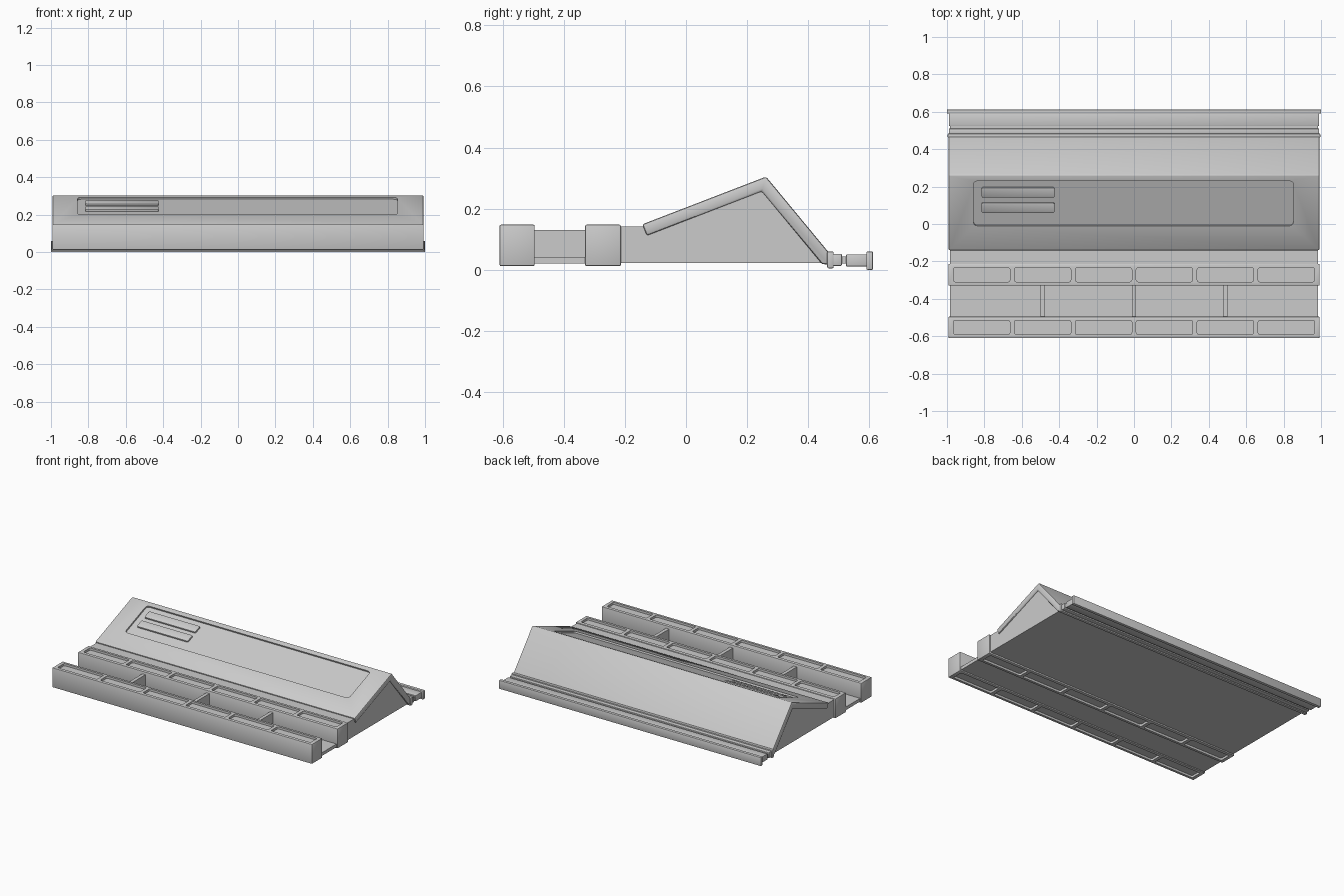
import bpy, bmesh, math
from mathutils import Matrix, Vector

if "Cube" in bpy.data.objects:
    bpy.data.objects.remove(bpy.data.objects["Cube"])

GREY = bpy.data.materials.new("plain grey")
GREY.diffuse_color = (0.6, 0.6, 0.6, 1)
GREY.use_nodes = True
GREY.node_tree.nodes["Principled BSDF"].inputs["Base Color"].default_value = GREY.diffuse_color


def finish(name, bm):
    """Turn a bmesh into a grey object."""
    bmesh.ops.recalc_face_normals(bm, faces=bm.faces)
    mesh = bpy.data.meshes.new(name)
    bm.to_mesh(mesh)
    bm.free()
    mesh.materials.append(GREY)
    ob = bpy.data.objects.new(name, mesh)
    bpy.context.collection.objects.link(ob)
    return ob


def apply_modifier(ob, mod):
    bpy.ops.object.select_all(action='DESELECT')
    ob.select_set(True)
    bpy.context.view_layer.objects.active = ob
    bpy.ops.object.modifier_apply(modifier=mod.name)


def soften(ob, width):
    mod = ob.modifiers.new("soft edges", 'BEVEL')
    mod.width, mod.segments, mod.limit_method = width, 2, 'ANGLE'
    mod.angle_limit = math.radians(25)
    apply_modifier(ob, mod)
    bpy.ops.object.shade_smooth_by_angle(angle=math.radians(35))


def extrude_profile(name, points, half, bevel=0):
    """Extrude a (y, z) outline along x from -half to half."""
    bm = bmesh.new()
    face = bm.faces.new([bm.verts.new((-half, y, z)) for y, z in points])
    ext = bmesh.ops.extrude_face_region(bm, geom=[face])
    verts = [v for v in ext['geom'] if isinstance(v, bmesh.types.BMVert)]
    bmesh.ops.translate(bm, verts=verts, vec=(2 * half, 0, 0))
    ob = finish(name, bm)
    if bevel:
        soften(ob, bevel)
    return ob


def box(name, y0, y1, z0, z1, half, x=0, bevel=0):
    ob = extrude_profile(name, [(y0, z0), (y1, z0), (y1, z1), (y0, z1)], half, bevel)
    ob.location.x = x
    return ob


def rounded_plates(name, plates, depth, radius, matrix=Matrix()):
    """Round-cornered slabs, each (x, y, z, width, height), centred in a local frame."""
    bm = bmesh.new()
    for x, y, z, w, h in plates:
        ring = []
        for i, (sx, sy) in enumerate([(1, 1), (-1, 1), (-1, -1), (1, -1)]):
            for k in range(4):
                a = math.pi / 2 * (i + k / 3)
                ring.append(bm.verts.new((x + sx * (w / 2 - radius) + radius * math.cos(a),
                                          y + sy * (h / 2 - radius) + radius * math.sin(a),
                                          z - depth / 2)))
        ext = bmesh.ops.extrude_face_region(bm, geom=[bm.faces.new(ring)])
        verts = [v for v in ext['geom'] if isinstance(v, bmesh.types.BMVert)]
        bmesh.ops.translate(bm, verts=verts, vec=(0, 0, depth))
    bmesh.ops.transform(bm, matrix=matrix, verts=bm.verts)
    return finish(name, bm)


def cut(ob, cutter):
    mod = ob.modifiers.new("cut", 'BOOLEAN')
    mod.operation, mod.object, mod.solver = 'DIFFERENCE', cutter, 'EXACT'
    apply_modifier(ob, mod)
    bpy.data.objects.remove(cutter)


# Two long rails with six shallow pockets above and below
for name, y0, y1 in [("front_rail", -0.61, -0.495), ("inner_rail", -0.33, -0.213)]:
    rail = box(name, y0, y1, 0.012, 0.148, 0.992, bevel=0.005)
    pockets = [((i - 2.5) * 0.326, (y0 + y1) / 2, z, 0.302, 0.075)
               for i in range(6) for z in (0.012, 0.148)]
    cut(rail, rounded_plates("pocket_cutter", pockets, 0.03, 0.009))

# Floor and cross walls between the rails
box("channel_floor", -0.50, -0.32, 0.02, 0.042, 0.983)
for i in (-1, 0, 1):
    box("cross_wall", -0.50, -0.32, 0.03, 0.13, 0.012, x=i * 0.488)

# Wedge body under the roof
extrude_profile("wedge_body", [(-0.22, 0.022), (0.45, 0.022), (0.25, 0.28),
                               (-0.12, 0.135), (-0.14, 0.142), (-0.22, 0.142)], 0.983)

# Bent roof plate
roof = extrude_profile("roof", [(-0.143, 0.149), (-0.128, 0.112), (0.248, 0.257),
                                (0.445, 0.019), (0.468, 0.017), (0.468, 0.056),
                                (0.262, 0.305)], 0.992, bevel=0.007)

# Shallow panel in the front slope, holding two raised bars
start, ridge = Vector((0, -0.143, 0.149)), Vector((0, 0.262, 0.305))
pitch = math.atan2(ridge.z - start.z, ridge.y - start.y)
slope = Matrix.Translation(start) @ Matrix.Rotation(pitch, 4, 'X')


def along(y):
    return (y - start.y) / math.cos(pitch)


panel = (-0.003, along(0.11), 0, 1.71, 0.257)
cut(roof, rounded_plates("panel_cutter", [panel], 0.022, 0.02, slope))
bars = [(-0.62, along(y), -0.008, 0.39, 0.057) for y in (0.085, 0.167)]
soften(rounded_plates("raised_bars", bars, 0.016, 0.008, slope), 0.003)

# Grooved hinge strip along the back
box("hinge_flange", 0.462, 0.483, 0.005, 0.06, 0.996, bevel=0.004)
box("hinge_strip", 0.48, 0.51, 0.013, 0.052, 0.99, bevel=0.003)
box("hinge_neck", 0.505, 0.53, 0.021, 0.044, 0.985)
box("back_strip", 0.524, 0.595, 0.011, 0.051, 0.99, bevel=0.003)
box("back_flange", 0.59, 0.612, 0.0, 0.06, 1.0, bevel=0.004)
